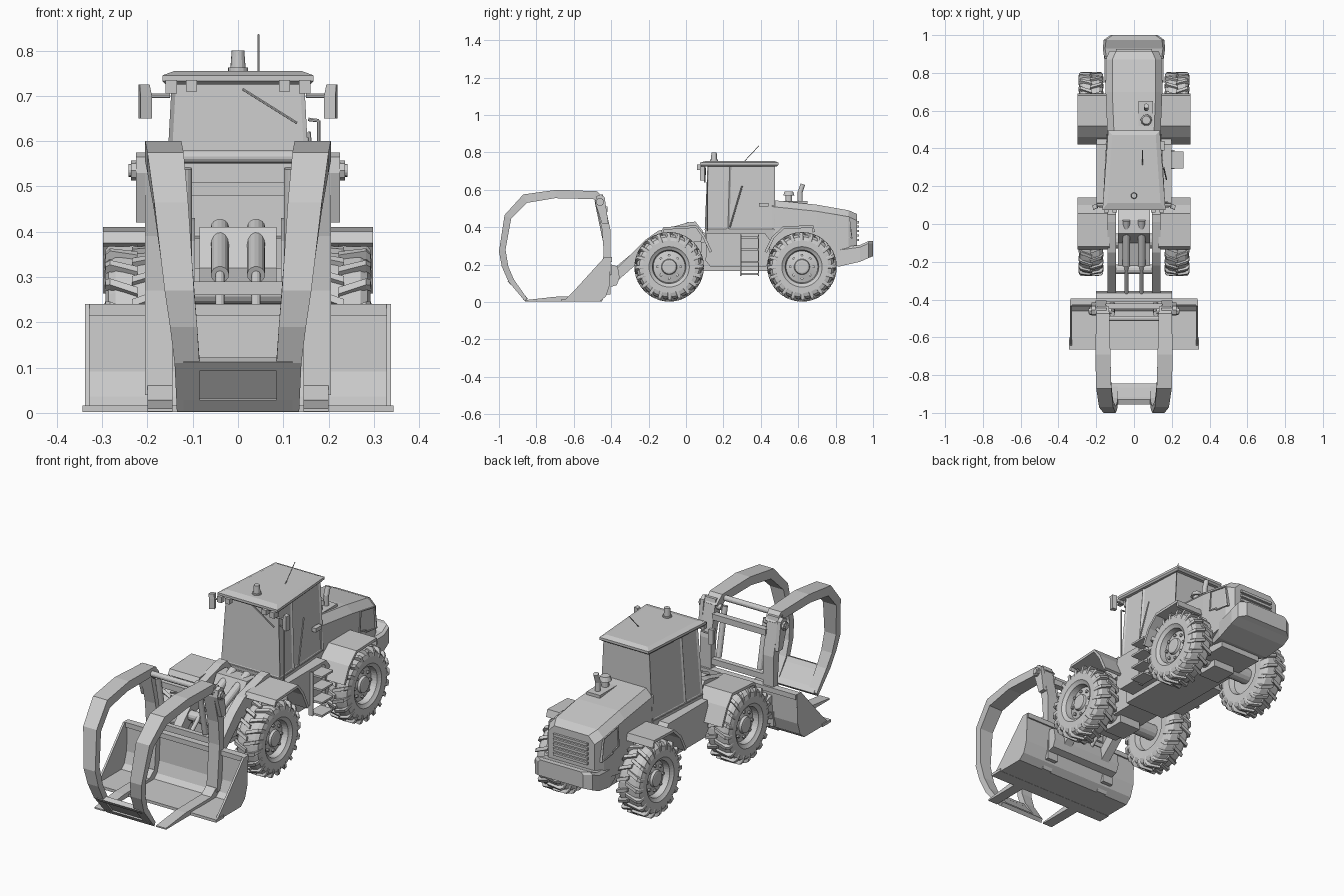
import bpy, bmesh, math
from mathutils import Vector
from math import sin, cos, pi

rounded = []


def make(name, bm, mirror=False):
    bmesh.ops.recalc_face_normals(bm, faces=bm.faces[:])
    me = bpy.data.meshes.new(name)
    bm.to_mesh(me)
    bm.free()
    ob = bpy.data.objects.new(name, me)
    bpy.context.collection.objects.link(ob)
    if mirror:
        ob.modifiers.new("Mirror", 'MIRROR').use_mirror_merge = False
    return ob


def add_loft(bm, sections, caps=True):
    rings = [[bm.verts.new(p) for p in s] for s in sections]
    n = len(rings[0])
    faces = [bm.faces.new((a[i], a[(i + 1) % n], b[(i + 1) % n], b[i]))
             for a, b in zip(rings, rings[1:]) for i in range(n)]
    if caps:
        bm.faces.new(rings[0])
        bm.faces.new(rings[-1])
    return faces


def loft(name, sections, mirror=False, inset=0):
    bm = bmesh.new()
    faces = add_loft(bm, sections)
    if inset:
        bmesh.ops.recalc_face_normals(bm, faces=bm.faces[:])
        bmesh.ops.inset_individual(bm, faces=faces, thickness=inset, depth=-0.006)
    return make(name, bm, mirror)


def prism(name, profile, x0, x1, mirror=False):
    """Side profile of (y, z) points extruded across x."""
    return loft(name, [[(x, y, z) for y, z in profile] for x in (x0, x1)], mirror)


def ribbon(name, path, t, x0, x1, mirror=False):
    """Bent plate: an open (y, z) path given thickness t to its left."""
    pts = [Vector(p) for p in path]
    off = []
    for i, p in enumerate(pts):
        d = (pts[min(i + 1, len(pts) - 1)] - pts[max(i - 1, 0)]).normalized()
        off.append(p + t * Vector((-d.y, d.x)))
    return prism(name, pts + off[::-1], x0, x1, mirror)


def box(name, x0, x1, y0, y1, z0, z1, mirror=False):
    return prism(name, [(y0, z0), (y1, z0), (y1, z1), (y0, z1)], x0, x1, mirror)


def rod(name, p, q, r, r2=None, mirror=False, n=14):
    p, q = Vector(p), Vector(q)
    d = (q - p).normalized()
    u = d.orthogonal().normalized()
    w = d.cross(u)
    ring = lambda c, s: [c + s * (cos(2 * pi * i / n) * u + sin(2 * pi * i / n) * w) for i in range(n)]
    ob = loft(name, [ring(p, r), ring(q, r if r2 is None else r2)], mirror)
    rounded.append(ob)
    return ob


# Wheel: lathed rim and tyre, chevron lugs and wheel nuts
def polar(r, a, x):
    return (x, r * cos(a), r * sin(a))


bm = bmesh.new()
prof = [(.03, .276), (.038, .274), (.042, .262), (.085, .25), (.09, .28), (.1, .286), (.108, .292),
        (.14, .292), (.16, .286), (.172, .27), (.175, .228), (.172, .186), (.16, .17), (.14, .163),
        (.1, .165), (.09, .19), (.03, .19)]
add_loft(bm, [[polar(r, 2 * pi * i / 40, x) for i in range(40)] for r, x in prof])
LUGS = 20
for i in range(LUGS):
    for side in (1, -1):
        a0 = 2 * pi * (i + (side < 0) * .5) / LUGS
        secs = []
        for dx, rb, rt, da in ((.067, .135, .145, 0), (.064, .155, .173, .01), (.055, .165, .184, .04), (-.006, .17, .186, .17)):
            x = .228 + side * dx
            secs.append([polar(rb, a0 + da - .06, x), polar(rt, a0 + da - .045, x),
                         polar(rt, a0 + da + .045, x), polar(rb, a0 + da + .06, x)])
        add_loft(bm, secs)
for i in range(8):
    c = polar(.062, 2 * pi * i / 8, 0)
    add_loft(bm, [[(x, c[1] + .008 * cos(k * pi / 3), c[2] + .008 * sin(k * pi / 3)) for k in range(6)] for x in (.25, .266)])
front_wheel = make("front_wheels", bm, True)
front_wheel.location = (0, -.09, .188)
rear_wheel = front_wheel.copy()
rear_wheel.name = "rear_wheels"
rear_wheel.location.y = .62
bpy.context.collection.objects.link(rear_wheel)
for n, y in (("front", -.09), ("rear", .62)):
    rod(n + "_axle", (-.2, y, .188), (.2, y, .188), .04)
    box(n + "_differential", -.06, .06, y - .06, y + .06, .13, .25)

# Fenders
ribbon("front_fenders", [(.14, .27), (.10, .355), (.055, .41), (-.12, .40), (-.135, .375)], .014, .13, .298, True)
ribbon("rear_fenders", [(.69, .375), (.68, .41), (.52, .405), (.46, .35), (.42, .27)], .014, .13, .298, True)

# Chassis
box("rear_chassis", -.115, .115, .08, .80, .165, .32)
prism("front_chassis", [(-.24, .17), (.12, .17), (.12, .36), (.02, .41), (-.05, .41), (-.1, .32), (-.24, .27)], -.085, .085)
prism("side_tanks", [(.13, .19), (.43, .19), (.45, .24), (.45, .33), (.42, .37), (.11, .37), (.105, .22)], .1, .198, True)

# Engine hood, grille, vents and counterweight
def hull(y, w, zb, zt, c):
    return [(-w, y, zb), (w, y, zb), (w, y, zt - c), (w - c, y, zt), (-w + c, y, zt), (-w, y, zt - c)]


loft("engine_hood", [hull(.46, .14, .22, .545, .035), hull(.70, .15, .22, .52, .035),
                     hull(.87, .15, .25, .49, .035), hull(.915, .13, .29, .47, .035)])
loft("counterweight", [hull(.74, .125, .20, .275, .01), hull(.82, .15, .19, .29, .012),
                       hull(.93, .165, .215, .305, .012), hull(.975, .16, .235, .325, .012), hull(1, .125, .245, .325, .012)])
for i in range(5):
    box("grille_slat", -.095, .095, .90, .926, .325 + i * .024, .338 + i * .024)
ribbon("side_vents", [(.75, .37), (.80, .36), (.80, .35), (.89, .34), (.875, .455), (.76, .475), (.75, .37)], .006, .14, .155, True)
box("engine_top_plate", .025, .1, .52, .65, .50, .54)
rod("air_cleaner", (.065, .55, .52), (.065, .55, .58), .018)
rod("air_cleaner_cap", (.065, .55, .57), (.065, .55, .592), .03, .022)
rod("exhaust", (.065, .61, .52), (.065, .61, .59), .013)
rod("exhaust_tip", (.065, .61, .585), (.065, .625, .63), .013)

# Cab
def cab(z, wf, wr, y0, y1):
    ym = y0 + .33 * (y1 - y0)
    wm = wf + .33 * (wr - wf)
    return [(-wf, y0, z), (wf, y0, z), (wm, ym, z), (wr, y1, z), (-wr, y1, z), (-wm, ym, z)]


loft("cab_base", [cab(.28, .15, .135, .11, .46), cab(.39, .165, .145, .10, .47)])
loft("cab_windows", [cab(.385, .165, .145, .10, .475), cab(.56, .163, .142, .10, .475), ][:1] +
     [cab(.735, .146, .128, .115, .475)], inset=.013)
loft("cab_roof", [cab(.725, .16, .13, .085, .485), cab(.733, .167, .137, .075, .495),
                  cab(.745, .167, .137, .075, .495), cab(.755, .14, .115, .11, .47)])
box("door_handle", .14, .162, .39, .44, .51, .53)
rod("door_handrail", (.172, .235, .40), (.157, .30, .62), .004, n=6)
rod("wiper", (.01, .105, .715), (.13, .10, .64), .003, n=6)
rod("beacon_base", (0, .15, .75), (0, .15, .762), .022)
rod("beacon", (0, .15, .76), (0, .15, .80), .017, .014)
rod("antenna", (.045, .31, .75), (.045, .39, .835), .002, n=6)
box("roof_lights_outer", .135, .16, .06, .085, .705, .735, True)
box("roof_lights_inner", .09, .115, .06, .085, .71, .735, True)
loft("mirrors", [[(x, y, z) for x, y in ((.19, .085), (.215, .075), (.22, .10), (.195, .105))] for z in (.65, .70)] +
     [[(x, y, .725) for x, y in ((.195, .085), (.217, .075), (.22, .10), (.197, .105))]], True)
rod("mirror_brackets", (.15, .09, .70), (.2, .095, .70), .005, mirror=True, n=6)
rod("grab_rail", (.178, .115, .38), (.178, .115, .645), .004, n=6)
rod("grab_rail_top", (.155, .115, .648), (.178, .115, .645), .004, n=6)

# Access ladder
for z in (.145, .21, .275, .34):
    box("ladder_step", .19, .262, .295, .385, z, z + .01)
for y in (.29, .385):
    prism("ladder_side", [(y, .14), (y + .006, .14), (y + .006, .36), (y, .36)], .19, .215)

# Lift arms, hydraulic cylinders and coupler
prism("lift_arms", [(.09, .38), (.05, .43), (.01, .425), (-.15, .38), (-.22, .33), (-.31, .24), (-.39, .16), (-.41, .11),
                    (-.37, .11), (-.29, .18), (-.19, .27), (-.08, .32), (.08, .32)], .095, .14, True)
rod("arm_cross_tube", (-.11, -.24, .265), (.11, -.24, .265), .025)
rod("tilt_rods", (.04, -.37, .18), (.04, -.2, .32), .010, mirror=True)
rod("tilt_cylinders", (.04, -.22, .305), (.04, .02, .41), .02, mirror=True)
prism("coupler", [(-.405, .08), (-.37, .09), (-.355, .13), (-.365, .19), (-.40, .20)], -.2, .2)
rod("coupler_pins", (.085, -.39, .135), (.15, -.39, .135), .018, mirror=True)

# Bucket
ribbon("bucket_shell", [(-.66, .003), (-.46, .003), (-.428, .03), (-.408, .09), (-.402, .235)], .012, -.335, .335)
prism("bucket_sides", [(-.655, .003), (-.46, .003), (-.428, .03), (-.408, .09), (-.402, .24), (-.435, .24), (-.585, .075)], .328, .338, True)
box("bucket_lip", -.343, .343, -.665, -.60, .002, .016)
box("bucket_top_edge", -.335, .335, -.43, -.395, .215, .24)

# Grapple frame: tines, uprights and crossbars
prism("lower_tines", [(-.86, .003), (-.45, .003), (-.42, .06), (-.46, .06), (-.50, .03), (-.70, .028), (-.86, .01)], .145, .2, True)
prism("grapple_uprights", [(-.405, .04), (-.405, .39), (-.445, .575), (-.48, .575), (-.485, .53), (-.45, .39), (-.44, .27), (-.46, .04)], .145, .205, True)
prism("hinge_plates", [(-.415, .42), (-.435, .56), (-.455, .575), (-.48, .565), (-.485, .53), (-.45, .42)], .205, .225, True)
rod("hinge_pins", (.12, -.46, .535), (.242, -.46, .535), .014, mirror=True)
rod("hinge_nuts", (.222, -.46, .535), (.236, -.46, .535), .022, mirror=True, n=8)
box("upright_crossbar", -.15, .15, -.45, -.42, .48, .51)
rod("grapple_cross_tube", (-.14, -.50, .565), (.14, -.50, .565), .014)
box("lower_crossbar", -.15, .15, -.435, -.41, .26, .29)
rod("clamp_cylinders", (.115, -.425, .30), (.115, -.475, .54), .014, mirror=True)

# Grapple clamp arms: outer y z, inner y z, x range
arm = [(-.435, .55, -.47, .525, .135, .195), (-.475, .592, -.495, .55, .13, .2), (-.69, .60, -.70, .555, .125, .205),
       (-.87, .575, -.85, .53, .12, .2), (-.97, .465, -.935, .445, .11, .185), (-1, .27, -.965, .28, .097, .162),
       (-.985, .19, -.95, .19, .09, .15), (-.95, .11, -.92, .12, .085, .14), (-.86, .003, -.85, .02, .085, .135)]
loft("clamp_arms", [[(a, yo, zo), (b, yo, zo), (b, yi, zi), (a, yi, zi)] for yo, zo, yi, zi, a, b in arm], True)
prism("clamp_tip_plate", [(-.935, .105), (-.86, .012), (-.85, .018), (-.925, .112)], -.1, .1)
prism("clamp_plate_top", [(-.955, .112), (-.938, .092), (-.915, .10), (-.93, .122)], -.12, .12)
prism("clamp_plate_bottom", [(-.882, .028), (-.86, .003), (-.845, .018), (-.865, .04)], -.12, .12)

# Smooth the round parts while keeping their edges
for ob in bpy.context.view_layer.objects:
    ob.select_set(ob in rounded)
bpy.context.view_layer.objects.active = rounded[0]
bpy.ops.object.shade_smooth_by_angle(angle=math.radians(35))
